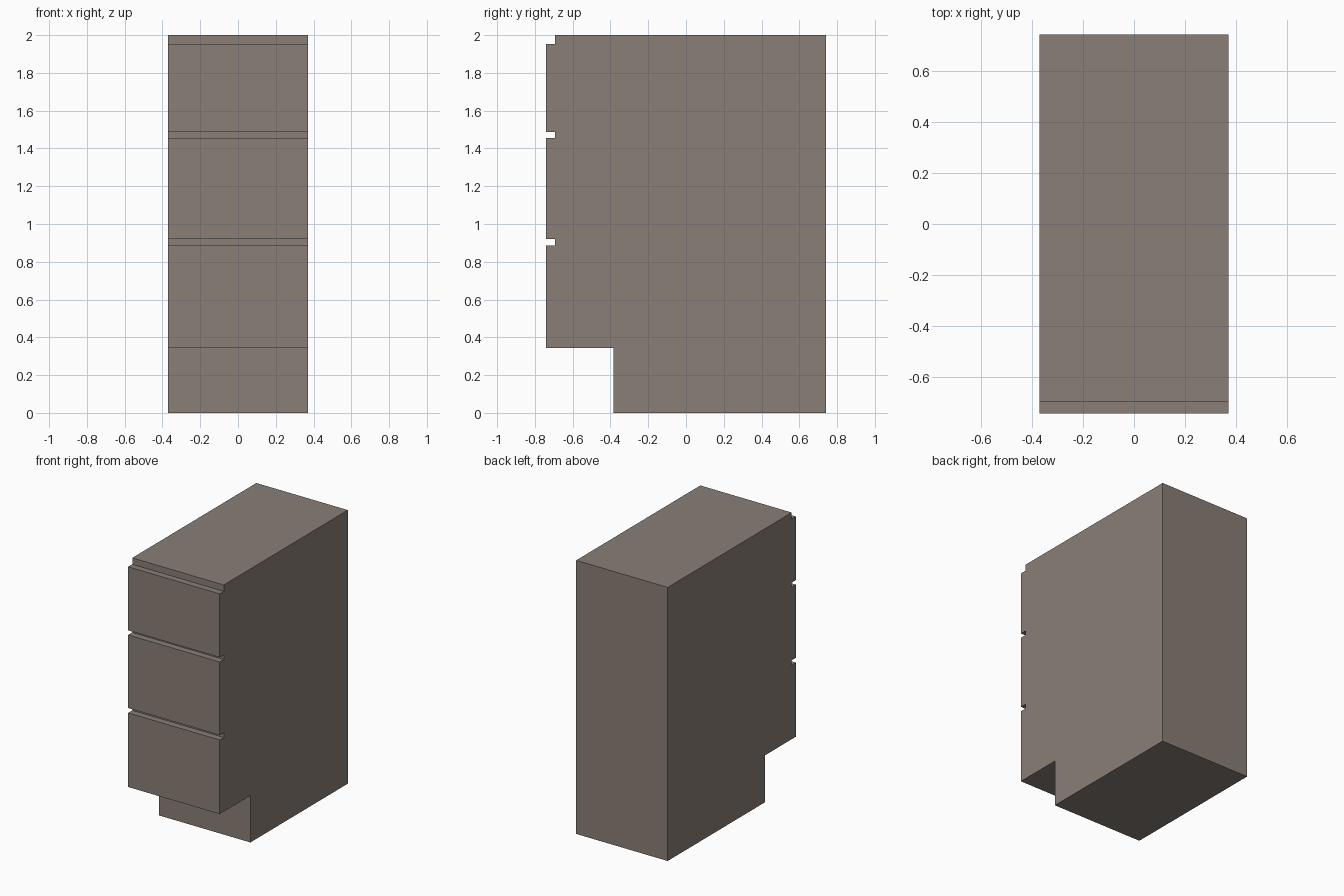
import bpy, bmesh

if "Cube" in bpy.data.objects:
    bpy.data.objects.remove(bpy.data.objects["Cube"])

HALF_W = 0.37
BACK, FRONT, GROOVE, KICK = 0.74, -0.74, -0.693, -0.385
DRAWERS = [(0.343, 0.885), (0.92, 1.455), (1.488, 1.953)]

# Side profile (y, z): toe kick, then one step out and back per drawer front
profile = [(BACK, 2.0), (BACK, 0.0), (KICK, 0.0), (KICK, DRAWERS[0][0])]
for i, (low, high) in enumerate(DRAWERS):
    if i:
        profile.append((GROOVE, low))
    profile += [(FRONT, low), (FRONT, high), (GROOVE, high)]
profile.append((GROOVE, 2.0))

# Extrude the profile across the width
bm = bmesh.new()
side = bm.faces.new([bm.verts.new((-HALF_W, y, z)) for y, z in profile])
ext = bmesh.ops.extrude_face_region(bm, geom=[side], use_keep_orig=True)
moved = [v for v in ext["geom"] if isinstance(v, bmesh.types.BMVert)]
bmesh.ops.translate(bm, verts=moved, vec=(2 * HALF_W, 0, 0))
bmesh.ops.recalc_face_normals(bm, faces=bm.faces)

mesh = bpy.data.meshes.new("drawer_cabinet")
bm.to_mesh(mesh)
bm.free()
cabinet = bpy.data.objects.new("drawer_cabinet", mesh)
bpy.context.collection.objects.link(cabinet)

# Warm grey finish
mat = bpy.data.materials.new("warm_grey")
mat.diffuse_color = (0.25, 0.21, 0.18, 1)
mat.use_nodes = True
mat.node_tree.nodes["Principled BSDF"].inputs["Base Color"].default_value = mat.diffuse_color
mesh.materials.append(mat)
